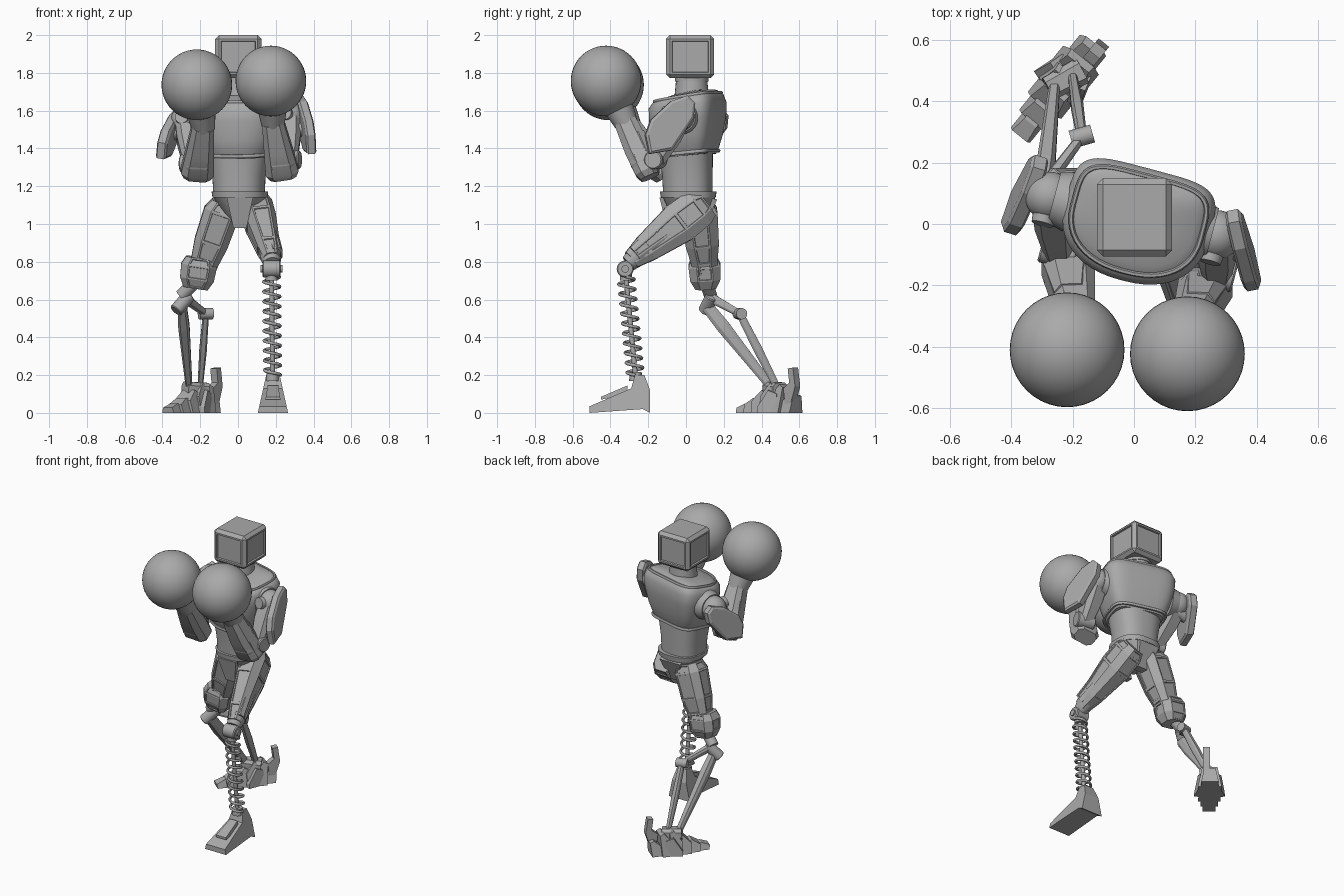
import bpy, bmesh, math
from mathutils import Vector, Matrix

if "Cube" in bpy.data.objects:
    bpy.data.objects.remove(bpy.data.objects["Cube"])

mat = bpy.data.materials.new("machine grey")
mat.use_nodes = True
mat.diffuse_color = (0.4, 0.4, 0.4, 1)
mat.node_tree.nodes["Principled BSDF"].inputs["Base Color"].default_value = (0.4, 0.4, 0.4, 1)


def finish(name, bm, smooth=None, bevel=0):
    bmesh.ops.recalc_face_normals(bm, faces=bm.faces)
    mesh = bpy.data.meshes.new(name)
    bm.to_mesh(mesh)
    bm.free()
    return place(name, mesh, smooth, bevel)


def place(name, mesh, smooth=None, bevel=0):
    ob = bpy.data.objects.new(name, mesh)
    bpy.context.collection.objects.link(ob)
    mesh.materials.clear()
    mesh.materials.append(mat)
    if bevel:
        mod = ob.modifiers.new("bevel", "BEVEL")
        mod.width, mod.segments = bevel, 1
    if smooth:
        bpy.ops.object.select_all(action="DESELECT")
        ob.select_set(True)
        bpy.context.view_layer.objects.active = ob
        bpy.ops.object.shade_smooth_by_angle(angle=math.radians(smooth))
    return ob


def skin(bm, rings):
    """Join equal point rings with quads and close both ends."""
    vs = [[bm.verts.new(p) for p in r] for r in rings]
    n = len(vs[0])
    sides = [bm.faces.new((a[i], a[(i + 1) % n], b[(i + 1) % n], b[i]))
             for a, b in zip(vs, vs[1:]) for i in range(n)]
    return sides, [bm.faces.new(vs[0]), bm.faces.new(vs[-1])]


def panels(bm, faces, thick, depth):
    bmesh.ops.recalc_face_normals(bm, faces=bm.faces)
    bmesh.ops.inset_individual(bm, faces=faces, thickness=thick, depth=0)
    bmesh.ops.inset_individual(bm, faces=faces, thickness=0.003, depth=depth)


def limb(name, p0, p1, sections, hint=(1, 0, 0), panel=0, smooth=None):
    """Chamfered bar; each section is (t, half width along hint, half depth)."""
    p0, p1 = Vector(p0), Vector(p1)
    axis = (p1 - p0).normalized()
    u = Vector(hint)
    u = (u - axis * u.dot(axis)).normalized()
    v = axis.cross(u)
    corner = [(1, .5), (.6, 1), (-.6, 1), (-1, .5), (-1, -.5), (-.6, -1), (.6, -1), (1, -.5)]
    bm = bmesh.new()
    sides, _ = skin(bm, [[p0.lerp(p1, t) + u * (a * w) + v * (b * d) for a, b in corner]
                         for t, w, d in sections])
    if panel:
        panels(bm, [f for i, f in enumerate(sides) if i % 2 and f.calc_area() > .004], panel, -.006)
    return finish(name, bm, smooth)


def rod(name, p0, p1, r0, r1=None, seg=20, bevel=0):
    p0, p1 = Vector(p0), Vector(p1)
    d = p1 - p0
    bm = bmesh.new()
    m = Matrix.Translation((p0 + p1) / 2) @ d.to_track_quat("Z", "Y").to_matrix().to_4x4()
    bmesh.ops.create_cone(bm, cap_ends=True, segments=seg, radius1=r0,
                          radius2=r0 if r1 is None else r1, depth=d.length, matrix=m)
    return finish(name, bm, 35, bevel)


def ball(name, c, r):
    bm = bmesh.new()
    bmesh.ops.create_uvsphere(bm, u_segments=40, v_segments=24, radius=r, matrix=Matrix.Translation(c))
    return finish(name, bm, 60)


def slab(name, profile, half, origin=(0, 0, 0), yaw=0, roll=0, top=1.0, inset=0):
    """Profile in (y, z) given thickness along x; top scales the thickness of higher points."""
    m = Matrix.Translation(origin) @ Matrix.Rotation(yaw, 4, "Z") @ Matrix.Rotation(roll, 4, "Y")
    zs = [z for _, z in profile]
    k = lambda z: 1 + (top - 1) * (z - min(zs)) / (max(zs) - min(zs))
    bm = bmesh.new()
    _, caps = skin(bm, [[m @ Vector((s * half * k(z), y, z)) for y, z in profile] for s in (-1, 1)])
    if inset:
        bmesh.ops.recalc_face_normals(bm, faces=bm.faces)
        bmesh.ops.inset_individual(bm, faces=caps, thickness=inset, depth=inset * .6)
    return finish(name, bm)


def wire(name, pts, r, closed=False):
    cu = bpy.data.curves.new(name, "CURVE")
    cu.dimensions, cu.bevel_depth, cu.bevel_resolution = "3D", r, 1
    sp = cu.splines.new("POLY")
    sp.points.add(len(pts) - 1)
    for p, q in zip(sp.points, pts):
        p.co = (*q, 1)
    sp.use_cyclic_u = closed
    tmp = bpy.data.objects.new(name + " path", cu)
    bpy.context.collection.objects.link(tmp)
    mesh = bpy.data.meshes.new_from_object(tmp.evaluated_get(bpy.context.evaluated_depsgraph_get()))
    bpy.data.objects.remove(tmp)
    return place(name, mesh, 60)


def outline(z, w, front, back, tilt=0.0, yaw=-.26, c=(.01, .01), n=48, square=4.5):
    """Torso ring: round in front, squarer behind, turned by yaw."""
    pts = []
    for i in range(n):
        a = math.tau * i / n
        co, si = math.cos(a), math.sin(a)
        e = 2 / (square if si > 0 else 2.3)
        x = w * math.copysign(abs(co) ** e, co)
        y = (back if si > 0 else front) * math.copysign(abs(si) ** e, si)
        pts.append(Vector((c[0] + x * math.cos(yaw) - y * math.sin(yaw),
                           c[1] + x * math.sin(yaw) + y * math.cos(yaw), z + tilt * y)))
    return pts


def torso(name, rings, smooth=40, **kw):
    bm = bmesh.new()
    skin(bm, [outline(*r, **kw) for r in rings])
    return finish(name, bm, smooth)


# Head: bevelled box with recessed panels on its sides
bm = bmesh.new()
bmesh.ops.create_cube(bm, size=1, matrix=Matrix.Translation((.002, .022, 1.886))
                      @ Matrix.Diagonal((.245, .255, .228, 1)))
bmesh.ops.bevel(bm, geom=bm.edges[:], offset=.02, segments=1, affect="EDGES")
panels(bm, [f for f in bm.faces if f.calc_area() > .02 and abs(f.normal.z) < .5], .016, -.012)
finish("head", bm)
rod("neck", (0, .03, 1.58), (0, .03, 1.79), .1, .08, 28)
rod("neck_ring", (0, .03, 1.755), (0, .03, 1.775), .088)

# Torso
torso("chest", [(1.36, .165, .155, .13, .1), (1.38, .18, .17, .14, .1), (1.46, .21, .19, .16, .08),
                (1.56, .235, .2, .175, .08), (1.63, .242, .2, .175, .1), (1.665, .225, .18, .16, .15),
                (1.685, .185, .14, .13, .2), (1.695, .1, .08, .08, .2)])
wire("chest_hem", outline(1.375, .182, .172, .142, .1), .01, True)
wire("collar_trim", outline(1.673, .215, .17, .15, .16), .009, True)
torso("abdomen", [(1.15, .135, .13, .13), (1.25, .14, .135, .13), (1.38, .165, .15, .13)],
      yaw=-.1, square=2.6, c=(.005, .01))
torso("belt", [(1.14, .145, .145, .145), (1.172, .15, .15, .15)], yaw=0, square=2.6, c=(.01, .012))
torso("pelvis", [(1.0, .04, .05, .06), (1.06, .085, .1, .12), (1.14, .14, .14, .14)],
      yaw=0, square=2.6, c=(.01, .015))
slab("crotch_plate", [(-.1, .98), (-.14, 1.14), (-.12, 1.14), (-.05, .98)], .035, (.01, 0, 0), top=2.0)
slab("tail_plate", [(.1, .98), (.165, 1.13), (.12, 1.14), (.05, .98)], .04, (.01, 0, 0), top=2.0)

# Arms: shoulder, upper arm, elbow, forearm, cuff and round glove
ARMS = {
    "right": ((-.275, .09, 1.55), (-.245, -.09, 1.32), (-.215, -.13, 1.27), (-.185, -.30, 1.52), (-.218, -.41, 1.737)),
    "left": ((.27, -.035, 1.57), (.27, -.16, 1.34), (.235, -.20, 1.27), (.185, -.32, 1.54), (.174, -.423, 1.757)),
}
for side, (sh, el, fore, wr, gl) in ARMS.items():
    s = -1 if side == "right" else 1
    sh, el, fore, wr, gl = map(Vector, (sh, el, fore, wr, gl))
    out = Vector((s * math.cos(.26), -s * s * s * math.sin(.26), 0))
    rod(side + "_shoulder_socket", sh - out * .07, sh - out * .015, .1, .085, 28)
    ball(side + "_shoulder", sh, .08)
    front = Vector((-.25, -.95, .2))
    rod(side + "_shoulder_cap", sh + front * .05, sh + front * .095, .042, .036)
    limb(side + "_upper_arm", sh, el, [(0, .06, .065), (.45, .062, .07), (1, .045, .05)], smooth=30)
    rod(side + "_elbow", el - out * .06, el + out * .06, .05, bevel=.006)
    limb(side + "_forearm", fore + (fore - wr) * .08, wr,
         [(0, .07, .05), (.1, .088, .065), (.5, .075, .07), (1, .058, .06)], smooth=30)
    limb(side + "_forearm_guard", fore, fore.lerp(wr, .75) + Vector((s * .012, .012, 0)),
         [(0, .075, .06), (.3, .08, .072), (1, .055, .06)])
    rod(side + "_cuff", wr - (gl - wr) * .1, wr.lerp(gl, .5), .06, .085, 28)
    ball(side + "_glove", gl, .187)

# Shoulder shields hanging on the outer arms
shield = [(-.14, -.06), (-.11, .02), (0, .12), (.09, .15), (.13, .11), (.12, .03), (0, -.14), (-.12, -.16)]
slab("left_shield", shield, .018, (.355, -.08, 1.53), yaw=.2, roll=-.08, inset=.014)
slab("right_shield", [(y, z * .85) for y, z in shield], .02, (-.355, .1, 1.48), yaw=-.3, roll=.16, inset=.014)
rod("left_shield_mount", (.27, -.08, 1.5), (.35, -.08, 1.5), .04)
rod("right_shield_mount", (-.27, .09, 1.5), (-.35, .1, 1.48), .04)

# Front leg: panelled thigh, knee disc, spring shin and boot
limb("left_thigh", (.09, .1, 1.11), (.18, -.29, .81),
     [(0, .06, .085), (.1, .082, .105), (.35, .08, .11), (.8, .06, .075), (1, .045, .05)], panel=.012)
limb("left_thigh_plate", (.13, .0, 1.05), (.205, -.27, .84),
     [(0, .035, .05), (.3, .045, .065), (1, .032, .045)], panel=.012)
rod("left_thigh_cap", (.173, -.26, .83), (.18, -.305, .79), .058, .045, 12)
rod("left_knee", (.13, -.322, .762), (.225, -.322, .762), .045, bevel=.006)
rod("left_knee_pin", (.12, -.322, .762), (.235, -.322, .762), .02)
top, bottom = Vector((.178, -.318, .72)), Vector((.183, -.268, .2))
rod("shin_rod", top, bottom, .013, seg=12)
rod("spring_cup_top", top + Vector((0, 0, .02)), top - Vector((0, 0, .02)), .032)
turns, steps = 10, 16
coil = []
for i in range(turns * steps + 1):
    a = math.tau * i / steps
    coil.append(top.lerp(bottom, i / (turns * steps)) + Vector((.043 * math.cos(a), .043 * math.sin(a), 0)))
wire("shin_spring", coil, .0085)
slab("left_boot", [(-.22, 0), (-.22, .035), (0, .13), (.02, .2), (.07, .2), (.1, .12), (.1, 0), (.06, .02)],
     .08, (.185, -.29, 0), yaw=.0, top=.45)
slab("boot_plate", [(-.16, .07), (-.16, .085), (-.02, .145), (-.02, .1)], .04, (.185, -.29, 0), top=.7)
rod("boot_collar", (.183, -.265, .17), (.183, -.267, .215), .036, .032, 12)

# Rear leg: thigh, knee, linked struts
limb("right_thigh", (-.07, .06, 1.11), (-.215, .11, .69),
     [(0, .07, .08), (.12, .095, .1), (.5, .09, .088), (.72, .075, .07), (1, .065, .055)], panel=.012)
limb("right_thigh_guard", (-.2, .095, .82), (-.225, .105, .66),
     [(0, .075, .07), (.25, .095, .085), (.7, .09, .08), (1, .065, .055)], panel=.01)
knee, link = Vector((-.295, .115, .56)), Vector((-.17, .285, .525))
rod("right_knee_post", (-.24, .11, .68), (-.3, .13, .62), .035)
rod("right_knee", (-.33, .1, .54), (-.26, .14, .62), .036, bevel=.005)
limb("main_strut", knee, (-.26, .44, .15), [(0, .024, .032), (.25, .03, .036), (1, .018, .022)])
limb("upper_link", (-.285, .13, .61), link, [(0, .02, .025), (1, .014, .018)])
rod("link_joint", link - Vector((.035, .01, 0)), link + Vector((.035, .01, 0)), .03)
limb("lower_link", link, (-.2, .48, .14), [(0, .016, .02), (.5, .02, .024), (1, .014, .018)])

# Rear foot: ribbed segments from heel to toe, with heel spur and ankle
yaw = -.68
base = Vector((-.2, .5, 0))
turn = Matrix.Rotation(yaw, 3, "Z")
for i, (half, height) in enumerate([(.055, .1), (.075, .15), (.078, .16), (.07, .12), (.055, .08), (.04, .05)]):
    o = base + turn @ Vector((0, .085 - .062 * i, 0))
    slab("foot_segment_%d" % i, [(-.045, 0), (-.05, height * .55), (.005, height), (.03, height * .9), (.02, 0)],
         half, o, yaw, top=.6)
slab("heel_spur", [(.06, .05), (.05, .13), (.09, .16), (.08, .235), (.115, .24), (.13, .14), (.1, .05)],
     .022, base + Vector((.02, -.01, 0)), yaw)
for s in (-1, 1):
    o = base + turn @ Vector((s * .06, -.03, 0))
    slab("foot_claw", [(-.06, 0), (-.06, .03), (0, .12), (.05, .1), (.05, 0)], .02, o, yaw + s * .3, top=.7)
limb("ankle", base + Vector((-.08, -.06, .13)), base + Vector((.03, .0, .12)), [(0, .04, .035), (1, .045, .04)],
     hint=(0, 1, 0))
